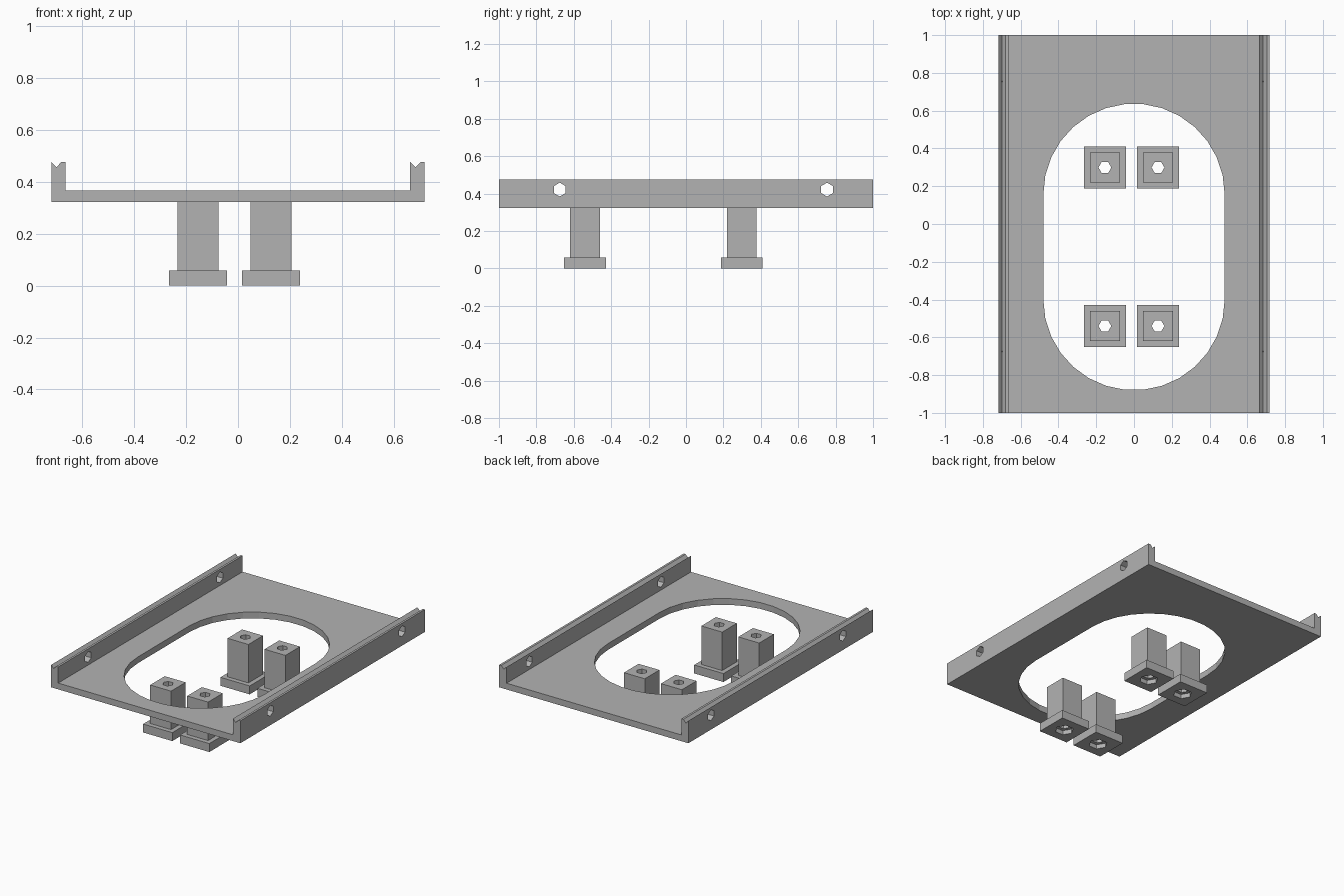
import bpy
import bmesh
from math import cos, sin, pi, radians
from mathutils import Vector

if "Cube" in bpy.data.objects:
    bpy.data.objects.remove(bpy.data.objects["Cube"], do_unlink=True)

# Single grey material
grey = bpy.data.materials.new("plain grey")
grey.use_nodes = True
colour = (0.45, 0.45, 0.45, 1)
grey.diffuse_color = colour
grey.node_tree.nodes["Principled BSDF"].inputs["Base Color"].default_value = colour


def finish(bm, name):
    bmesh.ops.recalc_face_normals(bm, faces=bm.faces)
    mesh = bpy.data.meshes.new(name)
    bm.to_mesh(mesh)
    bm.free()
    mesh.materials.append(grey)
    obj = bpy.data.objects.new(name, mesh)
    bpy.context.collection.objects.link(obj)
    return obj


def prism(name, points, direction):
    """Extrude a closed outline of 3D points along a direction."""
    bm = bmesh.new()
    face = bm.faces.new([bm.verts.new(p) for p in points])
    side = bmesh.ops.extrude_face_region(bm, geom=[face])["geom"]
    moved = [v for v in side if isinstance(v, bmesh.types.BMVert)]
    bmesh.ops.translate(bm, verts=moved, vec=Vector(direction))
    return finish(bm, name)


def cut(target, cutter):
    """Subtract a cutter from the target and discard it."""
    mod = target.modifiers.new("cut", "BOOLEAN")
    mod.operation = "DIFFERENCE"
    mod.solver = "EXACT"
    mod.object = cutter
    bpy.context.view_layer.objects.active = target
    bpy.ops.object.modifier_apply(modifier=mod.name)
    bpy.data.objects.remove(cutter, do_unlink=True)


def hexagon(radius):
    return [(radius * cos(i * pi / 3), radius * sin(i * pi / 3)) for i in range(6)]


# Tray: channel section with a V groove along the top of each rail
bottom, floor, groove, top = 0.322, 0.365, 0.455, 0.476
section = [(-0.718, bottom), (0.718, bottom), (0.718, top), (0.703, top),
           (0.683, groove), (0.662, top), (0.662, floor), (-0.665, floor),
           (-0.665, top), (-0.68, top), (-0.699, groove), (-0.718, top)]
tray = prism("tray", [(x, -1, z) for x, z in section], (0, 2, 0))

# Rounded slot through the tray floor
radius = 0.48
outline = []
for start, centre in ((0, 0.157), (180, -0.4)):
    for step in range(16):
        a = radians(start + step * 12)
        outline.append((radius * cos(a), centre + radius * sin(a), 0.2))
cut(tray, prism("slot_cutter", outline, (0, 0, 0.3)))

# Hexagonal cross holes through both rails
for y in (-0.675, 0.754):
    ring = [(-1, y + v, 0.421 + u) for u, v in hexagon(0.037)]
    cut(tray, prism("rail_hole_cutter", ring, (2, 0, 0)))


# Stepped post with a screw hole and a nut pocket underneath
def mounting_post(name, x, y):
    foot, height = 0.058, 0.322
    half, stem = 0.111, 0.066
    bm = bmesh.new()
    bmesh.ops.create_cube(bm, size=1)
    bmesh.ops.scale(bm, verts=bm.verts, vec=(2 * half, 2 * half, foot))
    bmesh.ops.translate(bm, verts=bm.verts, vec=(x, y, foot / 2))
    bm.normal_update()
    upper = max(bm.faces, key=lambda f: f.calc_center_median().z)
    bmesh.ops.inset_region(bm, faces=[upper], thickness=half - stem)
    raised = bmesh.ops.extrude_face_region(bm, geom=[upper])["geom"]
    verts = [v for v in raised if isinstance(v, bmesh.types.BMVert)]
    bmesh.ops.translate(bm, verts=verts, vec=(0, 0, height - foot))
    if upper.is_valid:
        bmesh.ops.delete(bm, geom=[upper], context="FACES_ONLY")
    post = finish(bm, name)
    for r, depth in ((0.034, 0.5), (0.06, 0.03)):
        ring = [(x + u, y + v, -0.05) for u, v in hexagon(r)]
        cut(post, prism("hole_cutter", ring, (0, 0, depth + 0.05)))


for end, y in (("front", -0.54), ("back", 0.299)):
    for side, x in (("right", -0.154), ("left", 0.127)):
        mounting_post(f"{end}_{side}_post", x, y)
